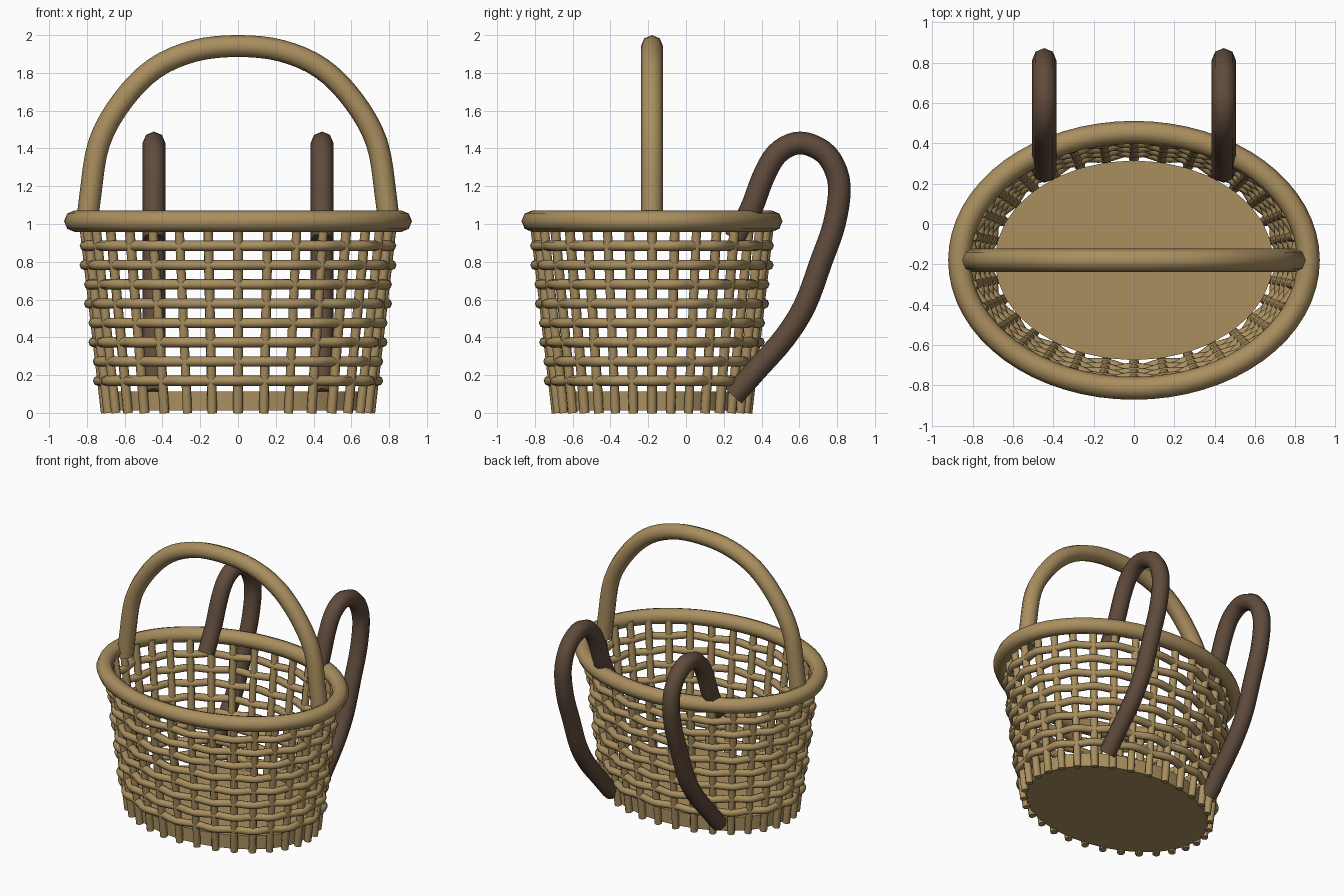
import bpy, math
from mathutils import Vector

if "Cube" in bpy.data.objects:
    bpy.data.objects.remove(bpy.data.objects["Cube"])

CY = -0.18          # basket centre in y
STAKES = 32
TAU = 2 * math.pi


def material(name, rgb):
    m = bpy.data.materials.new(name)
    m.diffuse_color = (*rgb, 1)
    m.use_nodes = True
    m.node_tree.nodes["Principled BSDF"].inputs["Base Color"].default_value = m.diffuse_color
    return m


WICKER = material("wicker", (0.40, 0.275, 0.115))
LEATHER = material("strap_brown", (0.115, 0.07, 0.045))


def tubes(name, paths, radius, mat, cyclic=False, res=2):
    """One mesh object made of round tubes along the given point paths."""
    cu = bpy.data.curves.new(name, 'CURVE')
    cu.dimensions = '3D'
    cu.bevel_depth = radius
    cu.bevel_resolution = res
    cu.use_fill_caps = True
    for pts in paths:
        s = cu.splines.new('POLY')
        s.points.add(len(pts) - 1)
        for p, co in zip(s.points, pts):
            p.co = (*co, 1)
        s.use_cyclic_u = cyclic
        s.use_smooth = True
    ob = bpy.data.objects.new(name, cu)
    bpy.context.collection.objects.link(ob)
    bpy.ops.object.select_all(action='DESELECT')
    ob.select_set(True)
    bpy.context.view_layer.objects.active = ob
    bpy.ops.object.convert(target='MESH')
    ob = bpy.context.object
    ob.name = name
    ob.data.materials.clear()
    ob.data.materials.append(mat)
    bpy.ops.object.shade_smooth_by_angle(angle=math.radians(50))
    return ob


def smooth_path(pts, steps=4):
    """Catmull-Rom interpolation through the control points."""
    v = [Vector(p) for p in pts]
    v = [2 * v[0] - v[1]] + v + [2 * v[-1] - v[-2]]
    out = []
    for a, b, c, d in zip(v, v[1:], v[2:], v[3:]):
        for i in range(steps):
            t = i / steps
            out.append(0.5 * (2 * b + (c - a) * t + (2 * a - 5 * b + 4 * c - d) * t * t
                              + (3 * b - a - 3 * c + d) * t ** 3))
    return out + [v[-2]]


def wall(angle, z, offset=0.0):
    """Point on the flaring oval wall of the basket."""
    grow = 0.115 * z + offset
    return ((0.70 + grow) * math.cos(angle), CY + (0.505 + grow) * math.sin(angle), z)


# Upright stakes
tubes("stakes", [[wall(TAU * i / STAKES, 0), wall(TAU * i / STAKES, 1.02)]
                 for i in range(STAKES)], 0.026, WICKER)

# Horizontal weave, alternately passing inside and outside the stakes
n = STAKES * 4
rings = []
for k in range(8):
    z, sign = 0.17 + 0.1021 * k, (-1) ** k
    rings.append([wall(TAU * i / n, z, 0.01 + sign * 0.012 * math.cos(STAKES / 2 * TAU * i / n))
                  for i in range(n)])
tubes("weave_rings", rings, 0.027, WICKER, cyclic=True)

# Thick rim
tubes("rim", [[(0.864 * math.cos(TAU * i / 64), CY + 0.634 * math.sin(TAU * i / 64), 1.015)
               for i in range(64)]], 0.057, WICKER, cyclic=True)

# Oval base
bpy.ops.mesh.primitive_cylinder_add(vertices=32, radius=1, depth=0.1, location=(0, CY, 0.062))
base = bpy.context.object
base.name = "base"
base.scale = (0.69, 0.495, 1)
bpy.ops.object.transform_apply(location=False, rotation=False, scale=True)
base.data.materials.append(WICKER)
bpy.ops.object.shade_smooth_by_angle(angle=math.radians(40))

# Arched carrying handle
half = [(-0.80, 0.98), (-0.782, 1.15), (-0.735, 1.43), (-0.61, 1.655), (-0.44, 1.825), (-0.23, 1.917)]
arch = half + [(0, 1.942)] + [(-x, z) for x, z in reversed(half)]
tubes("carry_handle", [smooth_path([(x, CY, z) for x, z in arch])], 0.058, WICKER)

# Pair of shoulder straps at the back
loop = [(0.25, 0.09), (0.37, 0.225), (0.52, 0.395), (0.63, 0.57), (0.715, 0.80), (0.785, 1.0),
        (0.812, 1.2), (0.765, 1.34), (0.68, 1.41), (0.58, 1.427), (0.48, 1.37), (0.41, 1.25),
        (0.345, 1.08), (0.26, 0.92)]
for side, label in ((-1, "left"), (1, "right")):
    tubes(f"shoulder_strap_{label}", [smooth_path([(side * 0.445, y, z) for y, z in loop])],
          0.06, LEATHER)
